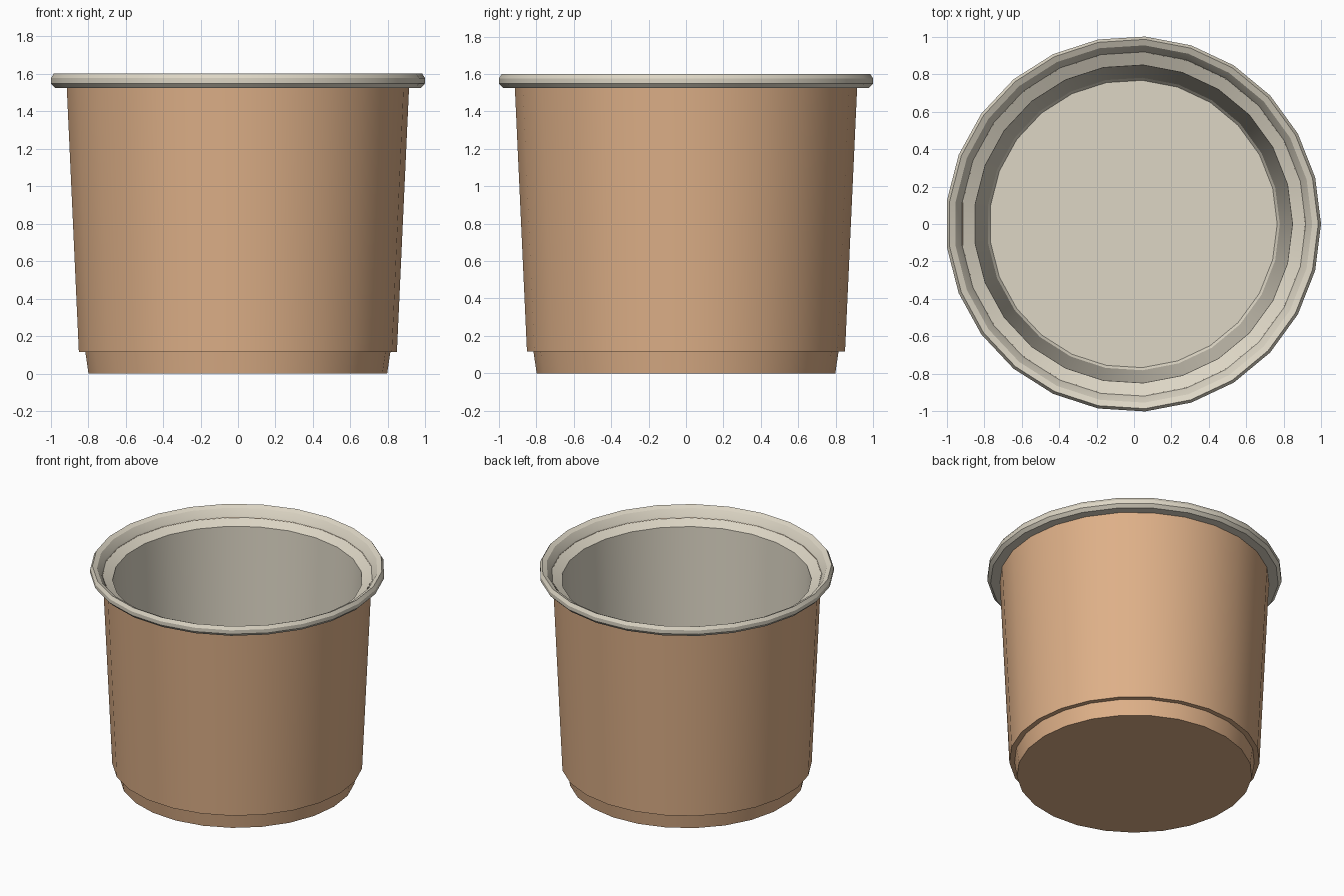
import bpy, bmesh, math

if "Cube" in bpy.data.objects:
    bpy.data.objects.remove(bpy.data.objects["Cube"])

SIDES = 25


def material(name, rgb):
    m = bpy.data.materials.new(name)
    m.diffuse_color = (*rgb, 1)
    m.use_nodes = True
    m.node_tree.nodes["Principled BSDF"].inputs["Base Color"].default_value = m.diffuse_color
    return m


def lathe(name, profile, mat, cap_start=False, cap_end=False):
    """Revolve an (r, z) profile: up the outside, down the inside."""
    bm = bmesh.new()
    rings = []
    for r, z in profile:
        rings.append([bm.verts.new((r * math.cos(2 * math.pi * i / SIDES) - 0.004,
                                    r * math.sin(2 * math.pi * i / SIDES), z))
                      for i in range(SIDES)])
    for a, b in zip(rings, rings[1:]):
        for i in range(SIDES):
            j = (i + 1) % SIDES
            bm.faces.new((a[i], a[j], b[j], b[i]))
    if cap_start:
        bm.faces.new(rings[0][::-1])
    if cap_end:
        bm.faces.new(rings[-1])
    me = bpy.data.meshes.new(name)
    bm.to_mesh(me)
    bm.free()
    me.materials.append(mat)
    ob = bpy.data.objects.new(name, me)
    bpy.context.collection.objects.link(ob)
    bpy.ops.object.select_all(action='DESELECT')
    ob.select_set(True)
    bpy.context.view_layer.objects.active = ob
    bpy.ops.object.shade_smooth_by_angle(angle=math.radians(25))
    return ob


brown = material("terracotta_brown", (0.73, 0.434, 0.246))
cream = material("cream", (0.723, 0.672, 0.558))

# Outer shell with recessed foot and closed underside
lathe("outer_shell",
      [(0.80, 0.0), (0.817, 0.115), (0.852, 0.115), (0.917, 1.53)],
      brown, cap_start=True)

# Rolled rim, sloping inner ledge, inner wall and floor
lathe("rim_and_liner",
      [(0.915, 1.525), (0.98, 1.525), (1.002, 1.548), (1.002, 1.576),
       (0.987, 1.60), (0.955, 1.585), (0.927, 1.545), (0.92, 1.53),
       (0.85, 1.495), (0.782, 0.08), (0.768, 0.06)],
      cream, cap_end=True)
